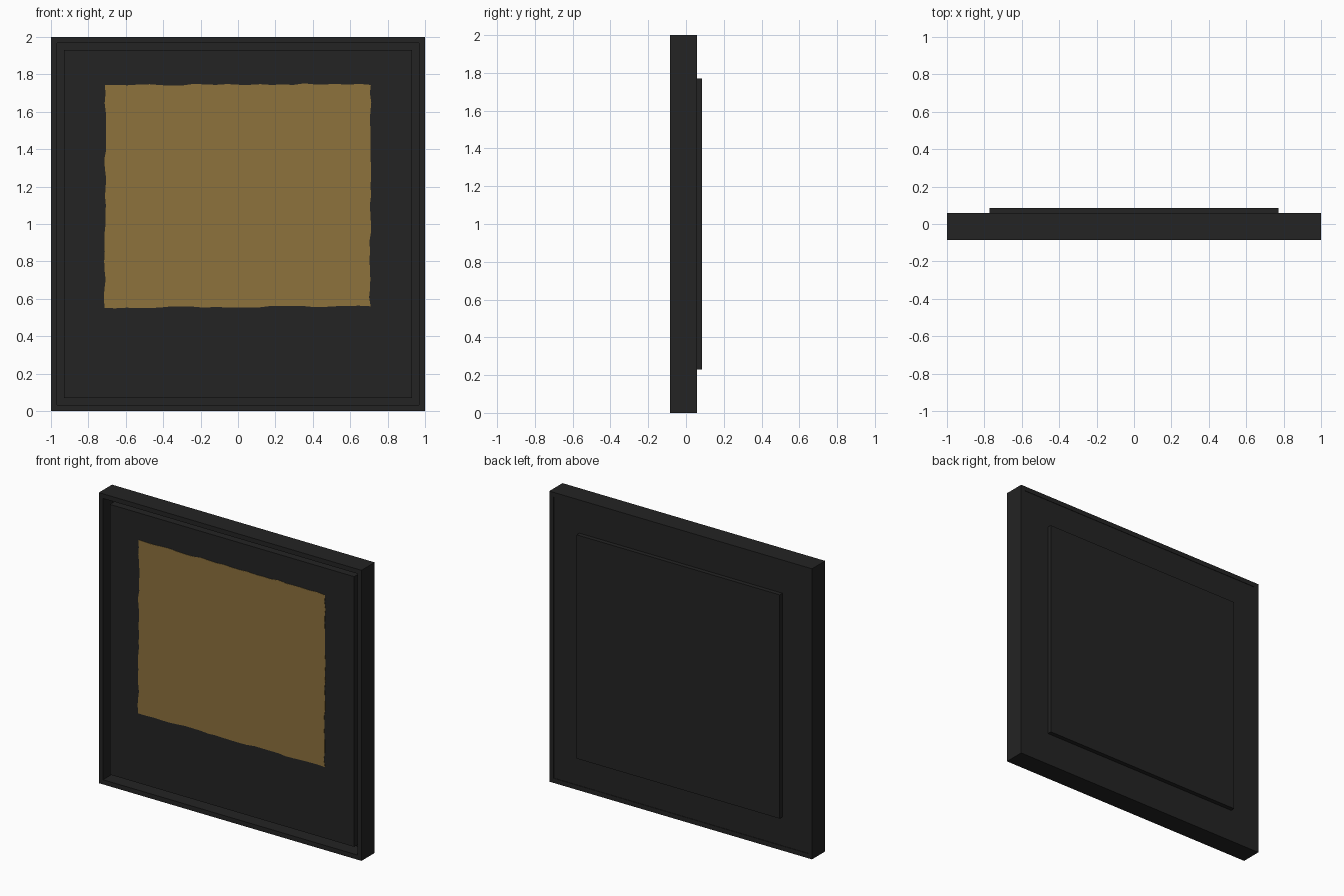
import bpy, bmesh, random

if "Cube" in bpy.data.objects:
    bpy.data.objects.remove(bpy.data.objects["Cube"])

random.seed(4)


def material(name, color):
    m = bpy.data.materials.new(name)
    m.diffuse_color = (*color, 1)
    m.use_nodes = True
    m.node_tree.nodes["Principled BSDF"].inputs["Base Color"].default_value = m.diffuse_color
    return m


BLACK = material("charcoal black", (0.017, 0.017, 0.017))
GOLD = material("ochre gold", (0.27, 0.168, 0.046))


def finish(name, bm, mat):
    bmesh.ops.recalc_face_normals(bm, faces=bm.faces[:])
    me = bpy.data.meshes.new(name)
    bm.to_mesh(me)
    bm.free()
    me.materials.append(mat)
    ob = bpy.data.objects.new(name, me)
    bpy.context.collection.objects.link(ob)
    return ob


def box(name, half_x, y0, y1, z0, z1, mat):
    bm = bmesh.new()
    bmesh.ops.create_cube(bm, size=1)
    for v in bm.verts:
        v.co = (v.co.x * 2 * half_x, y0 if v.co.y < 0 else y1, z0 if v.co.z < 0 else z1)
    return finish(name, bm, mat)


# Mitred outer frame: square rings bridged around the rectangular section
FRONT, BACK, LIP = -0.085, 0.058, 0.968
bm = bmesh.new()
rings = []
for half, y in ((1, FRONT), (LIP, FRONT), (LIP, BACK), (1, BACK)):
    rings.append([bm.verts.new((sx * half, y, 1 + sz * half))
                  for sx, sz in ((-1, -1), (1, -1), (1, 1), (-1, 1))])
for i in range(4):
    a, b = rings[i], rings[(i + 1) % 4]
    for j in range(4):
        k = (j + 1) % 4
        bm.faces.new((a[j], a[k], b[k], b[j]))
finish("outer_frame", bm, BLACK)

# Backing board, floating front panel and rear plate
box("backing_board", LIP, 0.02, BACK - 0.003, 1 - LIP, 1 + LIP, BLACK)
PANEL = -0.065
box("floating_panel", 0.93, PANEL, 0.02, 0.07, 1.93, BLACK)
box("rear_plate", 0.773, BACK - 0.003, 0.085, 0.23, 1.77, BLACK)

# Painted field with slightly ragged edges, a thin plate on the panel
corners = [(-0.713, 0.553), (0.705, 0.56), (0.71, 1.748), (-0.708, 1.744)]
outline = []
STEPS = 24
for i, (xa, za) in enumerate(corners):
    xb, zb = corners[(i + 1) % 4]
    for s in range(STEPS):
        t = s / STEPS
        wob = random.uniform(-0.005, 0.005)
        dx, dz = (0, wob) if i % 2 == 0 else (wob, 0)
        outline.append((xa + (xb - xa) * t + dx, za + (zb - za) * t + dz))
bm = bmesh.new()
face = bm.faces.new([bm.verts.new((x, PANEL - 0.002, z)) for x, z in outline])
side = bmesh.ops.extrude_face_region(bm, geom=[face], use_keep_orig=True)
for v in side["geom"]:
    if isinstance(v, bmesh.types.BMVert):
        v.co.y = PANEL + 0.001
finish("painted_field", bm, GOLD)
